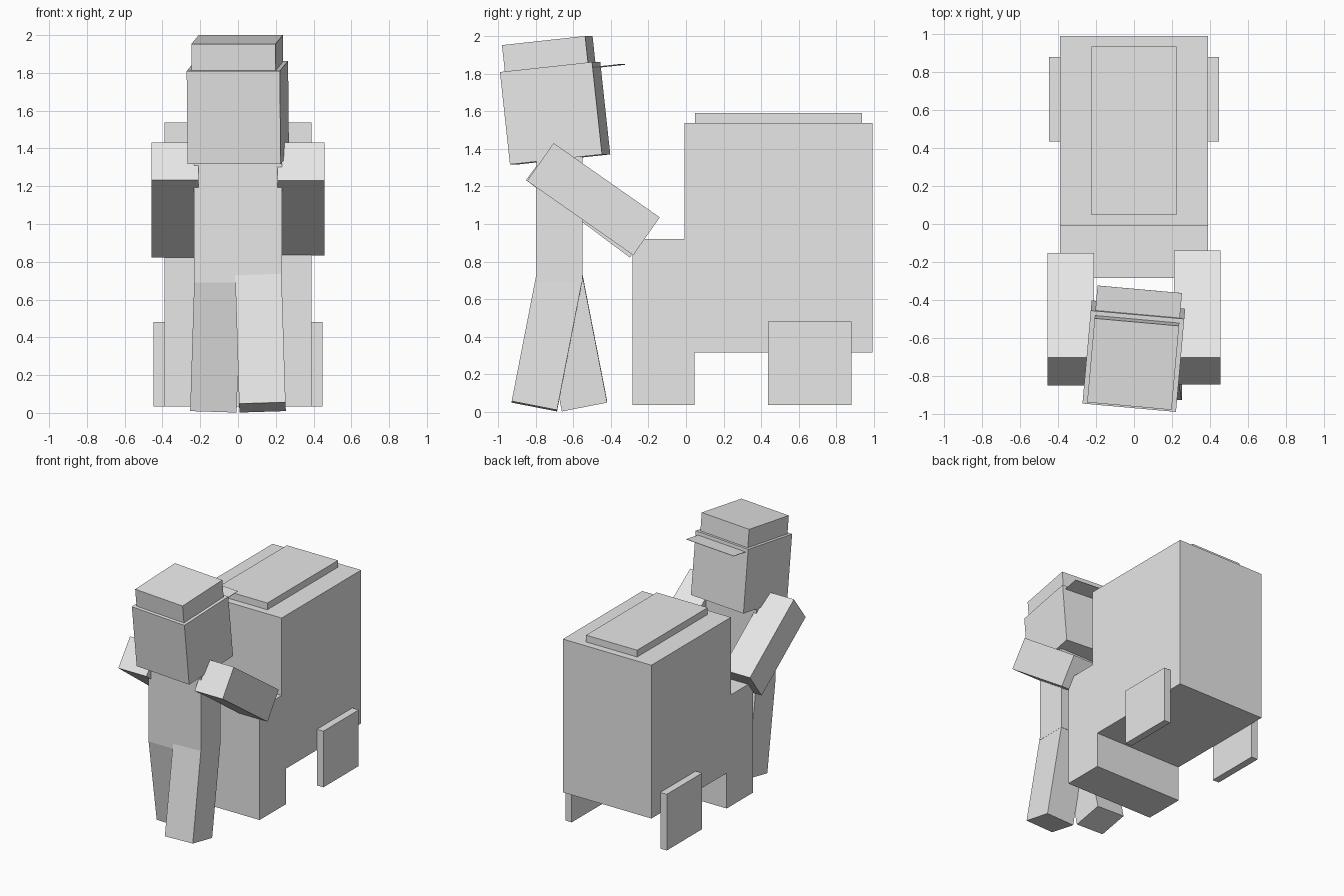
import bpy, bmesh
from math import radians
from mathutils import Matrix, Vector, Euler

if "Cube" in bpy.data.objects:
    bpy.data.objects.remove(bpy.data.objects["Cube"])

grey = bpy.data.materials.new("plain_grey")
grey.diffuse_color = (0.8, 0.8, 0.8, 1)
grey.use_nodes = True
grey.node_tree.nodes["Principled BSDF"].inputs["Base Color"].default_value = grey.diffuse_color


def finish(name, bm, matrix=Matrix()):
    bmesh.ops.recalc_face_normals(bm, faces=bm.faces)
    bm.transform(matrix)
    mesh = bpy.data.meshes.new(name)
    bm.to_mesh(mesh)
    bm.free()
    mesh.materials.append(grey)
    obj = bpy.data.objects.new(name, mesh)
    bpy.context.collection.objects.link(obj)
    return obj


def box(name, lo, hi, pivot=(0, 0, 0), rot=(0, 0, 0)):
    """Box between two local corners, turned (degrees) and moved to the pivot."""
    lo, hi = Vector(lo), Vector(hi)
    bm = bmesh.new()
    bmesh.ops.create_cube(bm, size=1)
    bm.transform(Matrix.Translation((lo + hi) / 2) @ Matrix.Diagonal((*(hi - lo), 1)))
    turn = Euler([radians(a) for a in rot]).to_matrix().to_4x4()
    return finish(name, bm, Matrix.Translation(pivot) @ turn)


# Cart body: stepped side profile extruded across x
profile = [(-0.285, 0.035), (0.045, 0.035), (0.045, 0.317), (0.992, 0.317),
           (0.992, 1.537), (-0.008, 1.537), (-0.008, 0.92), (-0.285, 0.92)]
bm = bmesh.new()
face = bm.faces.new([bm.verts.new((-0.39, y, z)) for y, z in profile])
ext = bmesh.ops.extrude_face_region(bm, geom=[face])["geom"]
bmesh.ops.translate(bm, vec=(0.78, 0, 0),
                    verts=[v for v in ext if isinstance(v, bmesh.types.BMVert)])
finish("cart_body", bm)

# Cart lid and side wheels
box("cart_lid", (-0.225, 0.048, 1.537), (0.225, 0.936, 1.591))
box("wheel_right", (0.39, 0.436, 0.035), (0.447, 0.88, 0.482))
box("wheel_left", (-0.447, 0.436, 0.035), (-0.39, 0.88, 0.482))

# Torso
box("torso", (-0.233, -0.796, 0.69), (0.233, -0.552, 1.375))

# Striding legs, hinged at the hip and slightly splayed
for side, s in (("right", 1), ("left", -1)):
    box("leg_" + side, (-0.123, -0.123, -0.7), (0.123, 0.123, 0),
        (s * 0.108, -0.674, 0.716), (-11 * s, -1.8 * s, 0))

# Arms reaching down to the cart, hung from their upper corner
for side, x0, x1, tilt in (("right", 0.21, 0.457, -35), ("left", -0.457, -0.21, -36.7)):
    box("arm_" + side, (x0, 0, -0.246), (x1, 0.69, 0), (0, -0.705, 1.431), (tilt, 0, 0))

# Head with a cap worn backwards, all sharing one tilt
centre, tilt = (-0.001, -0.697, 1.59), (6.2, 0, -5.1)
h, c = 0.2475, 0.2235
box("head", (-h, -h, -h), (h, h, h), centre, tilt)
box("cap", (-c, -c, 0.22), (c, c, 0.389), centre, tilt)
box("cap_brim", (-c, c, 0.218), (c, 0.38, 0.221), centre, tilt)
